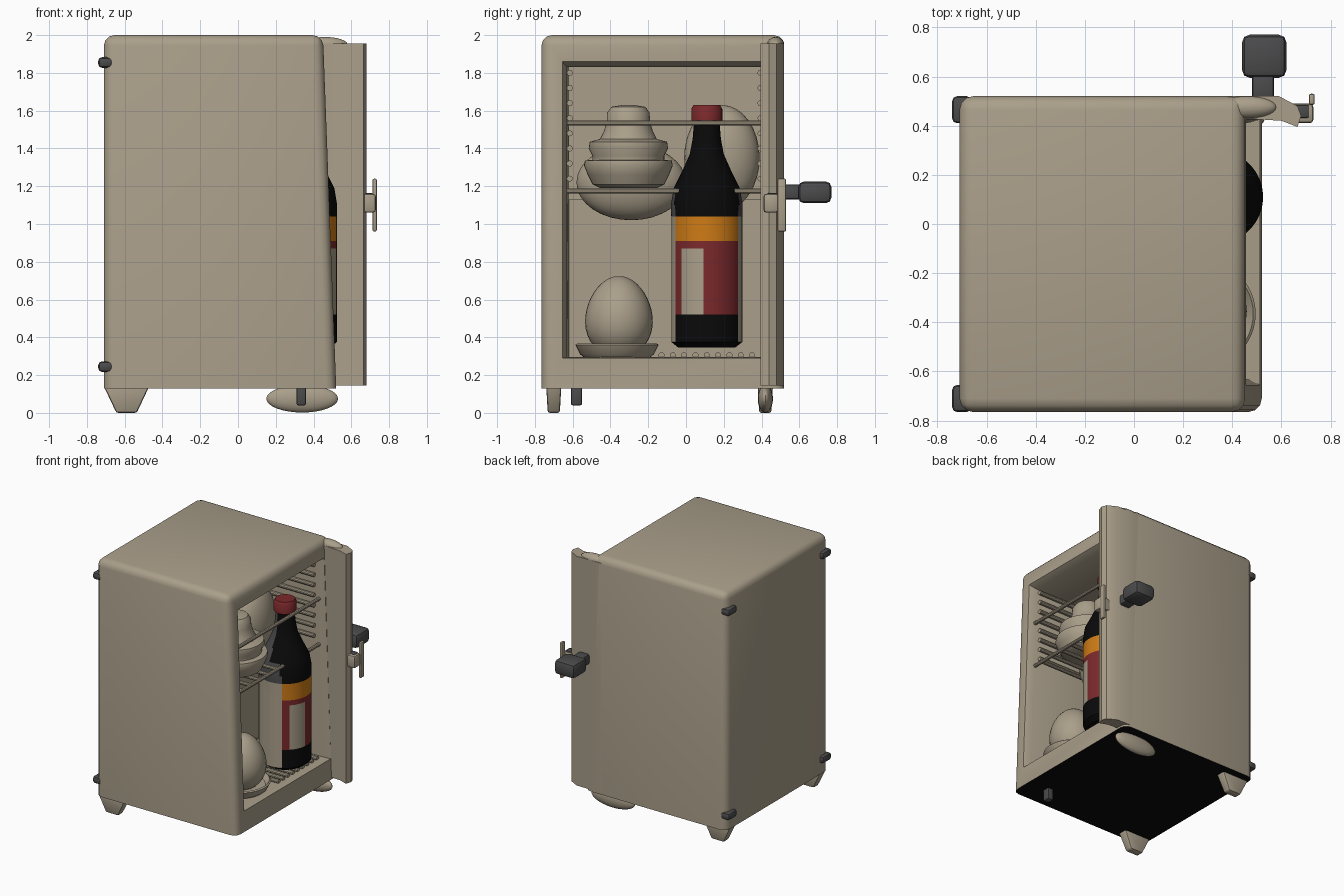
import bpy, bmesh, math
from mathutils import Vector, Matrix

if "Cube" in bpy.data.objects:
    bpy.data.objects.remove(bpy.data.objects["Cube"])

def mat(name, c):
    m = bpy.data.materials.new(name)
    m.diffuse_color = (*c, 1)
    m.use_nodes = True
    m.node_tree.nodes["Principled BSDF"].inputs["Base Color"].default_value = m.diffuse_color
    return m

BEIGE = mat("beige", (0.40, 0.345, 0.255))
GREY = mat("dark_grey", (0.07, 0.07, 0.073))
BLACK = mat("black", (0.003, 0.003, 0.003))
RED = mat("dark_red", (0.20, 0.022, 0.025))
ORANGE = mat("orange", (0.62, 0.20, 0.008))

def finish(bm, name, *mats, angle=35):
    bmesh.ops.recalc_face_normals(bm, faces=bm.faces)
    me = bpy.data.meshes.new(name)
    bm.to_mesh(me)
    bm.free()
    ob = bpy.data.objects.new(name, me)
    bpy.context.collection.objects.link(ob)
    for m in mats:
        me.materials.append(m)
    bpy.ops.object.select_all(action='DESELECT')
    ob.select_set(True)
    bpy.context.view_layer.objects.active = ob
    bpy.ops.object.shade_smooth_by_angle(angle=math.radians(angle))
    return ob

def box_bm(x, y, z):
    bm = bmesh.new()
    bmesh.ops.create_cube(bm, size=1)
    for v in bm.verts:
        v.co = [r[0] if c < 0 else r[1] for r, c in zip((x, y, z), v.co)]
    return bm

def box(name, x, y, z, m, bevel=0):
    bm = box_bm(x, y, z)
    if bevel:
        bmesh.ops.bevel(bm, geom=bm.edges[:], offset=bevel, segments=2, profile=0.5, affect='EDGES')
    return finish(bm, name, m)

def lathe_bm(profile, cx, cy, seg=48):
    bm = bmesh.new()
    rings = [[bm.verts.new((cx + r * math.cos(2 * math.pi * i / seg),
                            cy + r * math.sin(2 * math.pi * i / seg), z)) for i in range(seg)]
             for r, z in profile]
    for a, b in zip(rings, rings[1:]):
        for i in range(seg):
            j = (i + 1) % seg
            bm.faces.new((a[i], a[j], b[j], b[i]))
    bm.faces.new(rings[0][::-1])
    bm.faces.new(rings[-1])
    return bm

def ellipsoid(name, c, r, m):
    bm = bmesh.new()
    bmesh.ops.create_uvsphere(bm, u_segments=28, v_segments=16, radius=1)
    for v in bm.verts:
        v.co = [a + b * q for a, b, q in zip(c, r, v.co)]
    return finish(bm, name, m)

def rods(name, pairs, r, m):
    bm = bmesh.new()
    for p, q in pairs:
        p, q = Vector(p), Vector(q)
        mt = Matrix.Translation((p + q) / 2) @ (q - p).to_track_quat('Z', 'Y').to_matrix().to_4x4()
        bmesh.ops.create_cone(bm, cap_ends=True, segments=10, radius1=r, radius2=r,
                              depth=(q - p).length, matrix=mt)
    return finish(bm, name, m)

# Cabinet: rounded box, slightly slanted open side, hollow cut from the +x face
bm = box_bm((-0.71, 0.45), (-0.765, 0.52), (0.13, 2.0))
for v in bm.verts:
    if v.co.x > 0:
        v.co.x = 0.45 if v.co.z > 1 else 0.52
edges = [e for e in bm.edges if not all(v.co.z < 0.2 for v in e.verts)]
bmesh.ops.bevel(bm, geom=edges, offset=0.055, segments=3, profile=0.5, affect='EDGES')
bm.normal_update()
face = max((f for f in bm.faces if f.normal.x > 0.9), key=lambda f: f.calc_area())
bmesh.ops.inset_individual(bm, faces=[face], thickness=0.03)

def place(f, y, z, xt, xb):
    for v in f.verts:
        top = v.co.z > 1
        v.co = (xt if top else xb, y[1] if v.co.y > -0.1 else y[0], z[1] if top else z[0])

place(face, (-0.655, 0.425), (0.29, 1.86), 0.455, 0.512)
face = bmesh.ops.extrude_discrete_faces(bm, faces=[face])['faces'][0]
place(face, (-0.63, 0.41), (0.295, 1.83), 0.40, 0.46)
face = bmesh.ops.extrude_discrete_faces(bm, faces=[face])['faces'][0]
place(face, (-0.62, 0.40), (0.295, 1.83), -0.15, -0.15)
bm.normal_update()
for f in bm.faces:
    f.material_index = int(f.normal.z < -0.9 and f.calc_center_median().z < 0.14)
finish(bm, "cabinet", BEIGE, BLACK)
box("lower_back_panel", (-0.16, -0.10), (-0.62, 0.40), (0.29, 1.13), BEIGE)

# Door edge standing out past the open side
profile = [(0.38, 0.52), (0.59, 0.52), (0.665, 0.48), (0.68, 0.44), (0.665, 0.395), (0.60, 0.42), (0.44, 0.43)]
bm = bmesh.new()
lo = bm.faces.new([bm.verts.new((x, y, 0.145)) for x, y in profile])
ext = bmesh.ops.extrude_face_region(bm, geom=[lo])
for v in ext['geom']:
    if isinstance(v, bmesh.types.BMVert):
        v.co.z = 1.955
finish(bm, "door_edge", BEIGE)
ellipsoid("door_top_bulge", (0.46, 0.475, 1.95), (0.12, 0.045, 0.04), BEIGE)

# Handle and latch
box("handle_neck", (0.48, 0.57), (0.50, 0.61), (1.13, 1.21), GREY, 0.015)
box("handle_grip", (0.44, 0.62), (0.595, 0.77), (1.11, 1.225), GREY, 0.03)
box("latch_stub", (0.63, 0.73), (0.41, 0.49), (1.06, 1.16), BEIGE, 0.015)
box("latch_back", (0.64, 0.715), (0.43, 0.485), (1.075, 1.165), GREY, 0.01)
box("latch_plate", (0.712, 0.735), (0.485, 0.53), (0.96, 1.24), BEIGE, 0.008)

# Corner knobs on the closed side
for i, (y, z) in enumerate([(0.465, 1.855), (0.465, 0.245), (-0.71, 1.855), (-0.71, 0.245)]):
    box(f"corner_knob_{i + 1}", (-0.74, -0.66), (y - 0.055, y + 0.055), (z - 0.028, z + 0.028), GREY, 0.02)

# Feet
for name, y in (("front_foot", -0.70), ("back_foot", 0.42)):
    bm = box_bm((-0.71, -0.47), (y - 0.04, y + 0.04), (0.0, 0.14))
    for v in bm.verts:
        if v.co.z < 0.05:
            v.co.x = -0.59 + (v.co.x + 0.59) * 0.45
            v.co.y = y + (v.co.y - y) * 0.8
    bmesh.ops.bevel(bm, geom=bm.edges[:], offset=0.012, segments=2, profile=0.5, affect='EDGES')
    finish(bm, name, BEIGE)
ellipsoid("broad_foot", (0.34, 0.42, 0.075), (0.19, 0.04, 0.073), BEIGE)
box("small_peg", (0.31, 0.36), (-0.61, -0.55), (0.04, 0.14), GREY, 0.01)

# Wire shelves
for name, z in (("lower_shelf", 1.175), ("upper_shelf", 1.535)):
    wires = [((0.42, -0.63, z), (0.42, 0.41, z)), ((-0.12, -0.63, z), (-0.12, 0.41, z))]
    if z < 1.3:
        wires += [((-0.13, -0.55 + 0.11 * i, z), (0.42, -0.55 + 0.11 * i, z)) for i in range(6)]
    rods(name, wires, 0.014, BEIGE)

# Side ribs and floor grating
rods("side_ribs", [((-0.12, y, z), (0.39, y, z)) for y in (-0.615, 0.395)
                   for z in [1.24 + 0.08 * i for i in range(8)]], 0.016, BEIGE)
rods("floor_grating", [((-0.1, -0.13 + 0.06 * i, 0.305), (0.45, -0.13 + 0.06 * i, 0.305))
                       for i in range(9)], 0.016, BEIGE)

# Bottle: bands by height, coloured only on the outward-facing side
bx, by = 0.335, 0.11
heights = [0.375, 0.52, 0.60, 0.80, 0.87, 0.91, 1.04]
prof = [(0.15, 0.345)] + [(0.188, z) for z in heights]
prof += [(0.19, 1.10), (0.175, 1.19), (0.13, 1.28), (0.09, 1.37), (0.075, 1.45), (0.068, 1.53),
         (0.082, 1.54), (0.082, 1.61), (0.07, 1.63)]
bm = lathe_bm(prof, bx, by, 64)
for f in bm.faces:
    c = f.calc_center_median()
    dy, front = c.y - by, c.x > bx - 0.02
    if c.z > 1.533:
        k = 3
    elif c.z > 1.04:
        k = 2 if abs(dy) < 0.165 and front else 1
    elif abs(dy) > 0.165 or not front:
        k = 0
    elif c.z > 0.91:
        k = 4
    elif c.z > 0.52:
        k = 0 if -0.135 < dy < -0.015 and c.z < 0.87 else 3
    else:
        k = 2
    f.material_index = k
finish(bm, "bottle", BEIGE, GREY, BLACK, RED, ORANGE)

# Egg on a dish
egg = []
for i in range(1, 20):
    t = math.pi * i / 20
    h = -math.cos(t)
    egg.append((0.178 * math.sin(t) * (1 - 0.12 * h), 0.51 + 0.215 * h))
finish(lathe_bm(egg, 0.28, -0.355, 32), "egg", BEIGE, angle=60)
finish(lathe_bm([(0.17, 0.29), (0.195, 0.31), (0.22, 0.36), (0.21, 0.368), (0.18, 0.33), (0.02, 0.32)],
                0.275, -0.365), "dish", BEIGE)

# Stacked bowls with a domed lid
finish(lathe_bm([(0.15, 1.19), (0.19, 1.21), (0.215, 1.26), (0.235, 1.31), (0.23, 1.335), (0.19, 1.34),
                 (0.19, 1.36), (0.21, 1.40), (0.205, 1.435), (0.15, 1.45), (0.13, 1.49), (0.115, 1.54),
                 (0.112, 1.59), (0.09, 1.62), (0.03, 1.63)], 0.19, -0.305), "stacked_bowls", BEIGE)

# Rounded food containers at the back of the shelf
ellipsoid("back_pot", (0.0, -0.29, 1.22), (0.14, 0.29, 0.20), BEIGE)
ellipsoid("back_jar", (0.0, 0.19, 1.35), (0.14, 0.20, 0.28), BEIGE)
